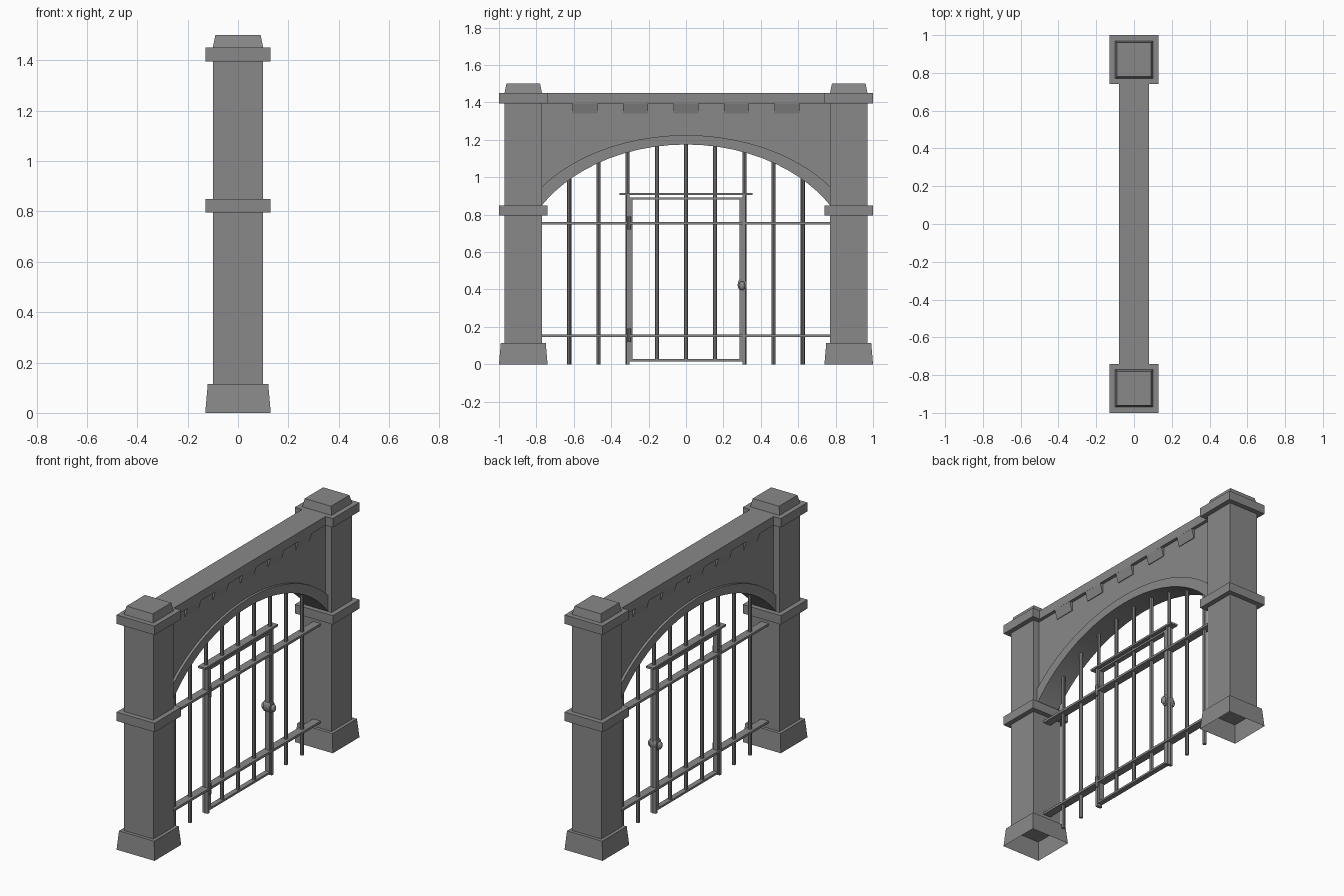
import bpy, bmesh, math
from mathutils import Matrix, Vector

cube = bpy.data.objects.get("Cube")
if cube:
    bpy.data.objects.remove(cube, do_unlink=True)

grey = bpy.data.materials.new("stone_grey")
grey.use_nodes = True
colour = (0.25, 0.25, 0.25, 1)
grey.diffuse_color = colour
grey.node_tree.nodes["Principled BSDF"].inputs["Base Color"].default_value = colour


def finish(name, bm, smooth=False):
    bmesh.ops.recalc_face_normals(bm, faces=bm.faces)
    mesh = bpy.data.meshes.new(name)
    bm.to_mesh(mesh)
    bm.free()
    mesh.materials.append(grey)
    obj = bpy.data.objects.new(name, mesh)
    bpy.context.collection.objects.link(obj)
    if smooth:
        bpy.ops.object.select_all(action='DESELECT')
        obj.select_set(True)
        bpy.context.view_layer.objects.active = obj
        bpy.ops.object.shade_smooth_by_angle(angle=math.radians(40))
    return obj


def add_box(bm, x, y, z):
    """Box from (min, max) ranges."""
    size = [r[1] - r[0] for r in (x, y, z)]
    mid = [(r[0] + r[1]) / 2 for r in (x, y, z)]
    bmesh.ops.create_cube(bm, size=1, matrix=Matrix.Translation(mid) @ Matrix.Diagonal((*size, 1)))


def add_frustum(bm, cy, z0, z1, r0, r1, bottom=True):
    """Square tapered block, optionally open below."""
    rings = [[bm.verts.new((sx * r, cy + sy * r, z))
              for sx, sy in ((-1, -1), (1, -1), (1, 1), (-1, 1))]
             for z, r in ((z0, r0), (z1, r1))]
    for i in range(4):
        j = (i + 1) % 4
        bm.faces.new((rings[0][i], rings[0][j], rings[1][j], rings[1][i]))
    bm.faces.new(rings[1])
    if bottom:
        bm.faces.new(rings[0][::-1])


def inner_arch(y):
    return 0.501 + 0.674 * math.sqrt(1 - (y / 0.90) ** 2)


def outer_arch(y):
    return 0.561 + 0.664 * math.sqrt(1 - (y / 0.95) ** 2)


def arch_strip(name, low, high, half, n=28):
    """Solid spanning between two height curves across the opening."""
    bm = bmesh.new()
    cols = []
    for i in range(n + 1):
        y = 0.77 * math.sin(math.pi * (i / n - 0.5))
        cols.append([bm.verts.new(p) for p in ((-half, y, low(y)), (half, y, low(y)),
                                               (half, y, high(y)), (-half, y, high(y)))])
    for a, b in zip(cols, cols[1:]):
        for k in range(4):
            m = (k + 1) % 4
            bm.faces.new((a[k], a[m], b[m], b[k]))
    bm.faces.new(cols[0])
    bm.faces.new(cols[-1])
    return finish(name, bm, True)


# Stone pillars: flared open base, shaft, two bands and a tapered cap
for side, cy in (("right", -0.87), ("left", 0.87)):
    for name, z0, z1, r0, r1, bottom in (
            ("base", 0.0, 0.115, 0.13, 0.12, False),
            ("shaft", 0.115, 1.40, 0.10, 0.10, True),
            ("middle_band", 0.795, 0.85, 0.13, 0.13, True),
            ("top_band", 1.395, 1.45, 0.13, 0.13, True),
            ("cap", 1.45, 1.50, 0.10, 0.09, True)):
        bm = bmesh.new()
        add_frustum(bm, cy, z0, z1, r0, r1, bottom)
        finish(f"pillar_{name}_{side}", bm)

# Wall over the gate, arch ring and top beam
arch_strip("wall_panel", outer_arch, lambda y: 1.40, 0.06)
arch_strip("arch_ring", inner_arch, outer_arch, 0.075)
bm = bmesh.new()
add_box(bm, (-0.08, 0.08), (-0.745, 0.745), (1.395, 1.45))
finish("top_beam", bm)

# Dentils under the beam, sloping back to the wall on both faces
bm = bmesh.new()
for k in range(-2, 3):
    cy = 0.27 * k
    ends = [[bm.verts.new((x, cy + s * 0.066, z)) for x, z in
             ((-0.08, 1.396), (0.08, 1.396), (0.064, 1.34), (-0.064, 1.34))] for s in (-1, 1)]
    for i in range(4):
        j = (i + 1) % 4
        bm.faces.new((ends[0][i], ends[0][j], ends[1][j], ends[1][i]))
    bm.faces.new(ends[0])
    bm.faces.new(ends[1])
finish("dentils", bm)

# Upright bars reaching into the arch
bm = bmesh.new()
for k in range(-4, 5):
    y = 0.156 * k
    z0 = 0.02 if abs(k) < 2 else 0.0
    z1 = inner_arch(y) + 0.015
    bmesh.ops.create_cone(bm, cap_ends=True, segments=8, radius1=0.011, radius2=0.011,
                          depth=z1 - z0, matrix=Matrix.Translation((0, y, (z0 + z1) / 2)))
finish("upright_bars", bm, True)

# Flat cross rails and the door lintel
bm = bmesh.new()
for z in (0.153, 0.755):
    add_box(bm, (-0.025, 0.025), (-0.775, 0.775), (z - 0.007, z + 0.007))
finish("cross_rails", bm)
bm = bmesh.new()
add_box(bm, (-0.025, 0.025), (-0.355, 0.355), (0.904, 0.916))
finish("door_lintel", bm)

# Door posts and door frame
bm = bmesh.new()
for s in (-1, 1):
    add_box(bm, (-0.018, 0.018), sorted((s * 0.303, s * 0.319)), (0.0, 0.905))
finish("door_posts", bm)
bm = bmesh.new()
for s in (-1, 1):
    add_box(bm, (-0.016, 0.016), sorted((s * 0.286, s * 0.301)), (0.015, 0.892))
for z in (0.015, 0.880):
    add_box(bm, (-0.016, 0.016), (-0.29, 0.29), (z, z + 0.012))
finish("door_frame", bm)

# Hinges
bm = bmesh.new()
for z in (0.155, 0.755):
    bmesh.ops.create_cone(bm, cap_ends=True, segments=8, radius1=0.01, radius2=0.01, depth=0.07,
                          matrix=Matrix.Translation((0.02, -0.304, z)))
    add_box(bm, (-0.022, 0.022), (-0.313, -0.295), (z - 0.035, z + 0.035))
finish("hinges", bm)

# Oval lock plate with a knob on each face
bm = bmesh.new()
turn = Matrix.Rotation(math.pi / 2, 4, 'Y')
bmesh.ops.create_cone(bm, cap_ends=True, segments=16, radius1=1, radius2=1, depth=1,
                      matrix=Matrix.Translation((0, 0.30, 0.425))
                      @ Matrix.Diagonal((0.046, 0.024, 0.036, 1)) @ turn)
for s in (-1, 1):
    bmesh.ops.create_uvsphere(bm, u_segments=12, v_segments=8, radius=1,
                              matrix=Matrix.Translation((s * 0.032, 0.30, 0.42))
                              @ Matrix.Diagonal((0.014, 0.017, 0.024, 1)))
finish("door_lock", bm, True)
